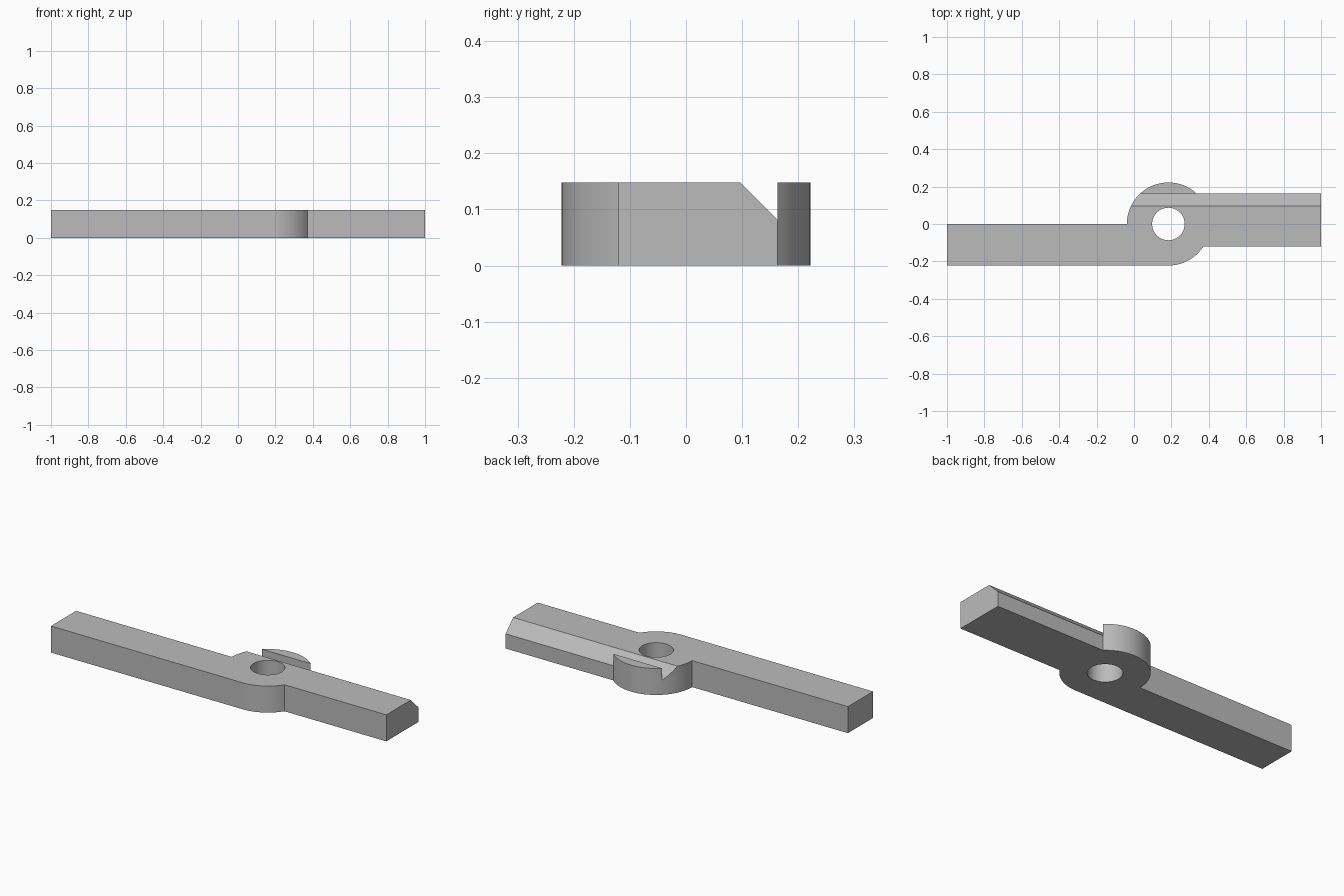
import bpy, bmesh
from math import radians, degrees, asin, sin, cos

cube = bpy.data.objects.get("Cube")
if cube:
    bpy.data.objects.remove(cube, do_unlink=True)

HEIGHT = 0.148
PIVOT_X, HUB_R, HOLE_R = 0.184, 0.222, 0.087
ARM_FRONT, ARM_BACK = -0.12, 0.163
CHAMFER = 0.066

grey = bpy.data.materials.new("plain grey")
grey.use_nodes = True
GREY = (0.5, 0.5, 0.5, 1)
grey.diffuse_color = GREY
grey.node_tree.nodes["Principled BSDF"].inputs["Base Color"].default_value = GREY


def arc(radius, start, end, steps):
    """Points around the pivot, angles in degrees."""
    angles = [radians(start + (end - start) * i / steps) for i in range(steps + 1)]
    return [(PIVOT_X + radius * cos(a), radius * sin(a)) for a in angles]


def prism(name, points, offset):
    """Extrude a closed 3D outline along an offset."""
    bm = bmesh.new()
    face = bm.faces.new([bm.verts.new(p) for p in points])
    extruded = bmesh.ops.extrude_face_region(bm, geom=[face])["geom"]
    bmesh.ops.translate(bm, vec=offset,
                        verts=[v for v in extruded if isinstance(v, bmesh.types.BMVert)])
    bmesh.ops.recalc_face_normals(bm, faces=bm.faces)
    mesh = bpy.data.meshes.new(name)
    bm.to_mesh(mesh)
    bm.free()
    mesh.materials.append(grey)
    obj = bpy.data.objects.new(name, mesh)
    bpy.context.collection.objects.link(obj)
    return obj


# Lever outline: long arm, front of hub, short arm, back of hub
outline = [(-1, -HUB_R)]
outline += arc(HUB_R, -90, degrees(asin(ARM_FRONT / HUB_R)), 20)
outline += [(1, ARM_FRONT), (1, ARM_BACK)]
outline += arc(HUB_R, degrees(asin(ARM_BACK / HUB_R)), 180, 40)
outline += [(-1, 0)]
lever = prism("pivot_lever", [(x, y, 0) for x, y in outline], (0, 0, HEIGHT))

# Pivot hole and the sloped groove along the back edge
hole = prism("hole_cutter", [(x, y, -0.1) for x, y in arc(HOLE_R, 0, 360, 64)[:-1]],
             (0, 0, 0.4))
low = HEIGHT - CHAMFER
groove = prism("groove_cutter",
               [(-0.2, ARM_BACK, low),
                (-0.2, ARM_BACK, HEIGHT + 0.1),
                (-0.2, ARM_BACK - CHAMFER - 0.1, HEIGHT + 0.1)],
               (1.4, 0, 0))

bpy.context.view_layer.objects.active = lever
for cutter in (hole, groove):
    mod = lever.modifiers.new("cut", "BOOLEAN")
    mod.operation = "DIFFERENCE"
    mod.solver = "EXACT"
    mod.object = cutter
    bpy.ops.object.modifier_apply(modifier=mod.name)
    bpy.data.objects.remove(cutter, do_unlink=True)

# Smooth the round walls, keep edges sharp
bpy.ops.object.select_all(action="DESELECT")
lever.select_set(True)
bpy.ops.object.shade_smooth_by_angle(angle=radians(30))
